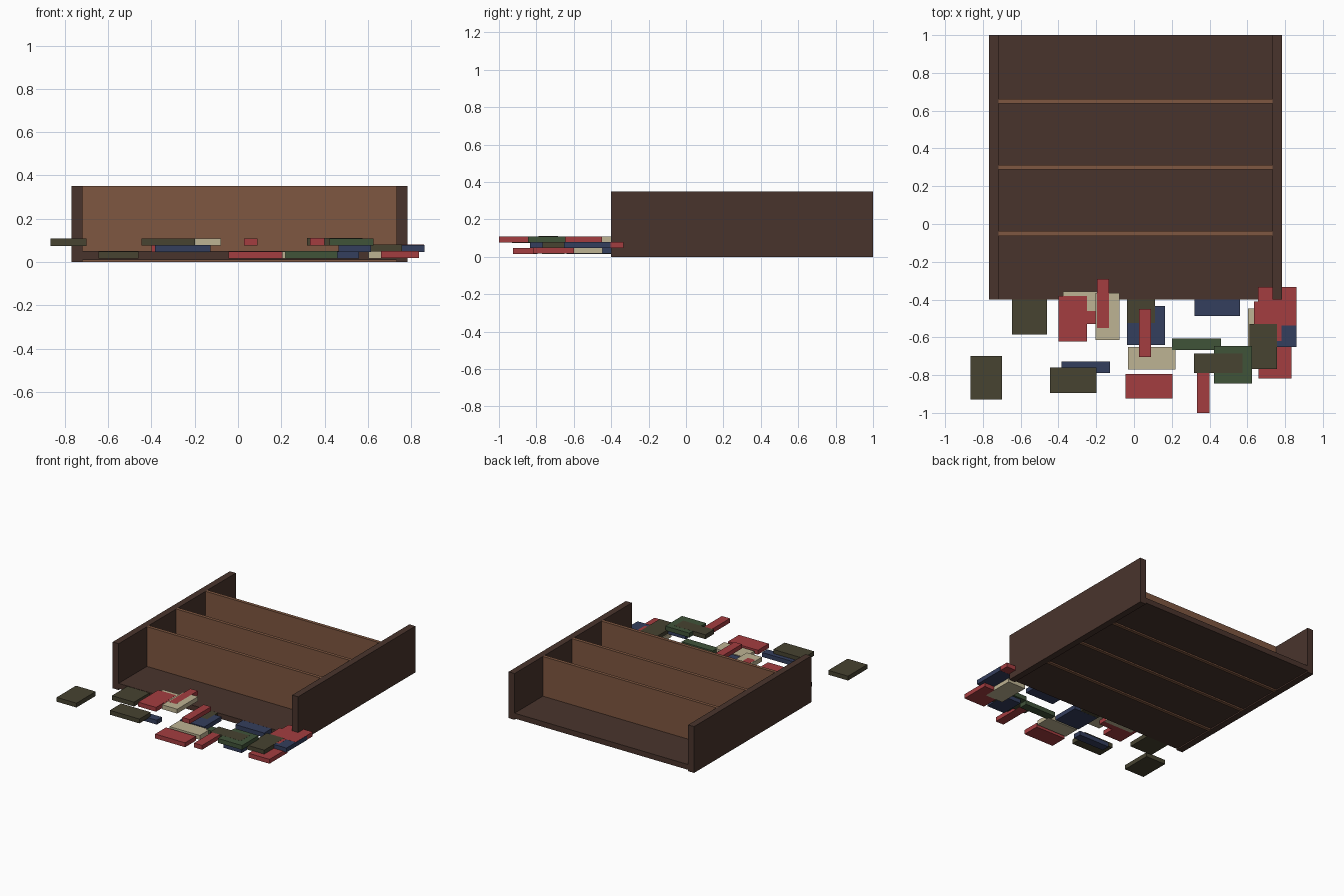
import bpy


def material(name, hexcode):
    def lin(c):
        c /= 255
        return c / 12.92 if c <= 0.04045 else ((c + 0.055) / 1.055) ** 2.4
    m = bpy.data.materials.new(name)
    m.diffuse_color = [lin(int(hexcode[i:i + 2], 16)) for i in (0, 2, 4)] + [1]
    return m


dark = material("dark wood", "49342c")
light = material("light wood", "7f5741")
red = material("red cover", "a43d40")
cream = material("cream cover", "beb393")
navy = material("navy cover", "343e5d")
green = material("green cover", "405339")
olive = material("olive cover", "474331")


def box(name, x0, x1, y0, y1, z0, z1, mat):
    bpy.ops.mesh.primitive_cube_add(size=1)
    o = bpy.context.object
    o.name = name
    for v in o.data.vertices:
        v.co = (x1 if v.co.x > 0 else x0, y1 if v.co.y > 0 else y0,
                z1 if v.co.z > 0 else z0)
    o.data.materials.append(mat)


# Bookcase lying on its back
box("left_side", -0.768, -0.718, -0.4, 1, 0, 0.35, dark)
box("right_side", 0.733, 0.783, -0.4, 1, 0, 0.35, dark)
box("back_panel", -0.718, 0.733, -0.4, 1, 0.01, 0.05, dark)
for i in range(3):
    y = -0.05 + 0.35 * i
    box(f"shelf_{i + 1}", -0.718, 0.733, y - 0.0125, y + 0.0125, 0, 0.35, light)

# Scattered books by layer: cover, x range, y range (later ones sit a hair higher)
layers = {
    0.015: [
        (olive, -0.645, -0.46, -0.585, -0.38),
        (red, -0.045, 0.205, -0.925, -0.795),
        (cream, -0.033, 0.22, -0.77, -0.65),
        (navy, -0.037, 0.165, -0.64, -0.435),
        (olive, -0.037, 0.11, -0.525, -0.38),
        (navy, 0.32, 0.56, -0.487, -0.38),
        (green, 0.2, 0.46, -0.668, -0.605),
        (cream, 0.603, 0.75, -0.69, -0.447),
        (red, 0.66, 0.835, -0.817, -0.6),
    ],
    0.045: [
        (cream, -0.376, -0.135, -0.48, -0.357),
        (red, -0.38, -0.135, -0.53, -0.46),
        (red, -0.4, -0.25, -0.622, -0.382),
        (navy, -0.383, -0.126, -0.79, -0.728),
        (navy, 0.465, 0.615, -0.835, -0.66),
        (navy, 0.7, 0.861, -0.652, -0.405),
        (red, 0.635, 0.78, -0.62, -0.41),
        (red, 0.656, 0.859, -0.537, -0.334),
        (olive, 0.612, 0.757, -0.768, -0.53),
    ],
    0.075: [
        (olive, -0.865, -0.7, -0.93, -0.7),
        (cream, -0.205, -0.078, -0.615, -0.365),
        (red, -0.195, -0.133, -0.55, -0.29),
        (olive, -0.445, -0.198, -0.895, -0.76),
        (red, 0.027, 0.09, -0.705, -0.45),
        (green, 0.423, 0.625, -0.845, -0.645),
        (red, 0.333, 0.4, -1, -0.745),
        (olive, 0.318, 0.575, -0.788, -0.685),
    ],
}
n = 0
for z, books in layers.items():
    for i, (mat, x0, x1, y0, y1) in enumerate(books):
        n += 1
        dz = i * 0.0003
        box(f"book_{n}", x0, x1, y0, y1, z + dz, z + 0.033 + dz, mat)
